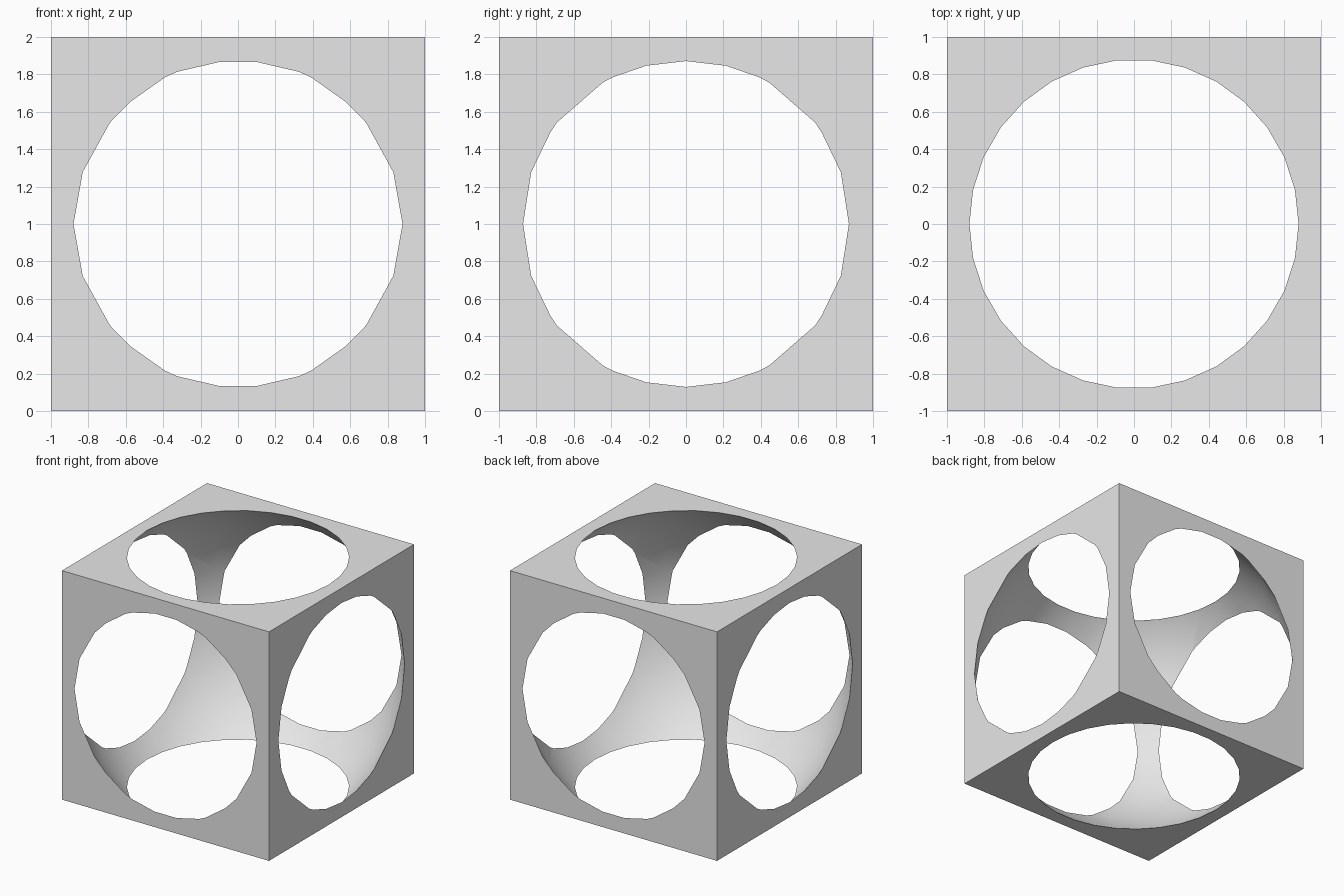
import bpy, bmesh
from math import sin, cos, pi

default = bpy.data.objects.get("Cube")
if default:
    bpy.data.objects.remove(default, do_unlink=True)

SEGMENTS, RINGS, RADIUS = 30, 15, 4 / 3

grey = bpy.data.materials.new("light_grey")
grey.use_nodes = True
grey.diffuse_color = (0.8, 0.8, 0.8, 1)
grey.node_tree.nodes["Principled BSDF"].inputs["Base Color"].default_value = (0.8, 0.8, 0.8, 1)


def make_object(name, bm):
    bmesh.ops.recalc_face_normals(bm, faces=bm.faces)
    mesh = bpy.data.meshes.new(name)
    bm.to_mesh(mesh)
    bm.free()
    mesh.materials.append(grey)
    obj = bpy.data.objects.new(name, mesh)
    obj.location.z = 1
    bpy.context.collection.objects.link(obj)
    return obj


# Solid cube
bm = bmesh.new()
bmesh.ops.create_cube(bm, size=2)
frame = make_object("cube_frame", bm)

# Faceted ball with rings at half steps, so one ring is the equator and the poles are flat
bm = bmesh.new()
rings = []
for i in range(RINGS):
    polar = pi * (i + 0.5) / RINGS
    rings.append([bm.verts.new((RADIUS * sin(polar) * cos(2 * pi * j / SEGMENTS),
                                RADIUS * sin(polar) * sin(2 * pi * j / SEGMENTS),
                                RADIUS * cos(polar))) for j in range(SEGMENTS)])
for upper, lower in zip(rings, rings[1:]):
    for j in range(SEGMENTS):
        k = (j + 1) % SEGMENTS
        bm.faces.new((upper[j], lower[j], lower[k], upper[k]))
bm.faces.new(rings[0])
bm.faces.new(rings[-1])
cutter = make_object("ball_cutter", bm)
cutter.hide_render = True

# Hollow the cube, opening a round hole in every side
cut = frame.modifiers.new("hollow", 'BOOLEAN')
cut.operation = 'DIFFERENCE'
cut.solver = 'EXACT'
cut.object = cutter
bpy.ops.object.select_all(action='DESELECT')
frame.select_set(True)
bpy.context.view_layer.objects.active = frame
bpy.ops.object.modifier_apply(modifier=cut.name)
bpy.data.objects.remove(cutter, do_unlink=True)

# Smooth cavity, sharp rims and corners
bpy.ops.object.shade_smooth_by_angle(angle=pi / 6)
